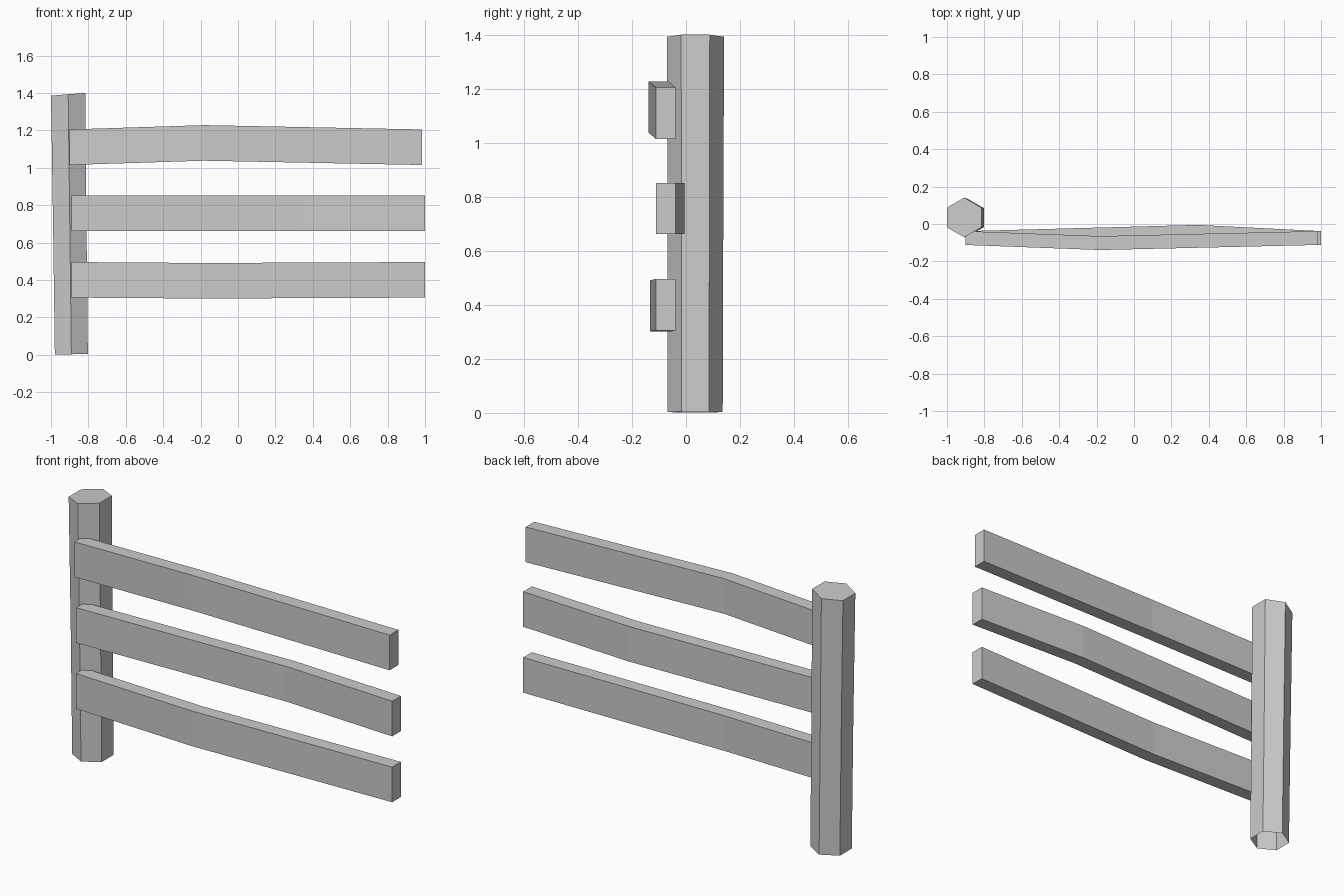
import bpy
import bmesh
from math import cos, sin, pi

cube = bpy.data.objects.get("Cube")
if cube:
    bpy.data.objects.remove(cube, do_unlink=True)

grey = bpy.data.materials.new("plain grey")
grey.use_nodes = True
GREY = (0.6, 0.6, 0.6, 1)
grey.diffuse_color = GREY
grey.node_tree.nodes["Principled BSDF"].inputs["Base Color"].default_value = GREY


def loft(name, rings, cap_start=True):
    """Skin a row of matching cross-sections into one flat-shaded object."""
    bm = bmesh.new()
    loops = [[bm.verts.new(p) for p in ring] for ring in rings]
    n = len(loops[0])
    for a, b in zip(loops, loops[1:]):
        for i in range(n):
            j = (i + 1) % n
            bm.faces.new((a[i], a[j], b[j], b[i]))
    if cap_start:
        bm.faces.new(loops[0][::-1])
    bm.faces.new(loops[-1])
    bmesh.ops.recalc_face_normals(bm, faces=bm.faces)
    mesh = bpy.data.meshes.new(name)
    bm.to_mesh(mesh)
    bm.free()
    mesh.materials.append(grey)
    obj = bpy.data.objects.new(name, mesh)
    bpy.context.collection.objects.link(obj)


def hexagon(x, y, z, r, slope):
    angles = [pi / 2 + i * pi / 3 for i in range(6)]
    return [(x + r * cos(a), y + r * sin(a), z + slope * r * cos(a)) for a in angles]


def section(x, y, z, thick=0.074, high=0.19):
    return [(x, y + sy * thick / 2, z + sz * high / 2)
            for sy, sz in ((-1, -1), (1, -1), (1, 1), (-1, 1))]


# Six-sided post, slightly leaning, open underneath, with a sloped top
loft("post", [hexagon(-0.891, 0.034, 0.003, 0.102, 0.02),
              hexagon(-0.899, 0.035, 0.66, 0.103, 0),
              hexagon(-0.908, 0.035, 1.393, 0.106, 0.08)], cap_start=False)

# Rails: (name, start x, end x, height, bend x, bend y, bend z)
END_Y = -0.075
for name, x0, x1, z, bx, by, bz in (
        ("top_rail", -0.9, 0.985, 1.11, -0.18, -0.102, 1.133),
        ("middle_rail", -0.89, 1.0, 0.757, 0.34, -0.042, 0.757),
        ("bottom_rail", -0.89, 1.0, 0.401, -0.18, -0.096, 0.396)):
    loft(name, [section(x0, END_Y, z), section(bx, by, bz), section(x1, END_Y, z)])
